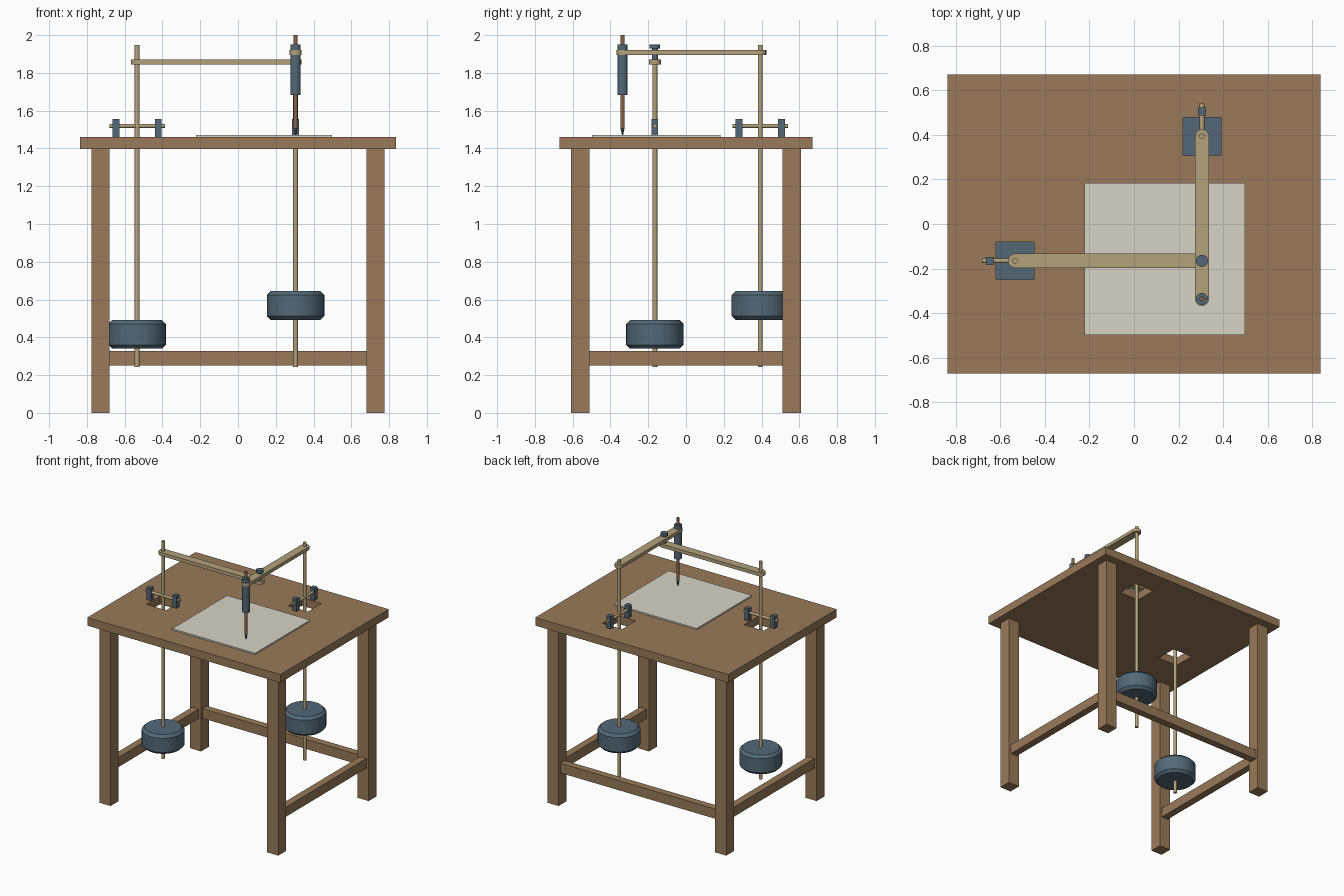
import bpy, bmesh
from math import radians, cos, sin, pi
from mathutils import Vector

cube = bpy.data.objects.get("Cube")
if cube:
    bpy.data.objects.remove(cube, do_unlink=True)


def material(name, rgb):
    m = bpy.data.materials.new(name)
    m.use_nodes = True
    m.diffuse_color = (*rgb, 1)
    m.node_tree.nodes["Principled BSDF"].inputs["Base Color"].default_value = (*rgb, 1)
    return m


WOOD = material("warm wood", (0.32, 0.195, 0.10))
STEEL = material("slate steel", (0.088, 0.14, 0.185))
BRASS = material("pale brass", (0.45, 0.36, 0.20))
PAPER = material("paper", (0.68, 0.66, 0.57))
COPPER = material("brown pen", (0.25, 0.13, 0.07))
INK = material("dark nib", (0.04, 0.055, 0.07))


def finish(name, bm, mat):
    bmesh.ops.recalc_face_normals(bm, faces=bm.faces[:])
    mesh = bpy.data.meshes.new(name)
    bm.to_mesh(mesh)
    bm.free()
    mesh.materials.append(mat)
    ob = bpy.data.objects.new(name, mesh)
    bpy.context.collection.objects.link(ob)
    return ob


def box(name, x, y, z, mat):
    """Box from three (low, high) ranges."""
    bm = bmesh.new()
    bmesh.ops.create_cube(bm, size=1)
    for v in bm.verts:
        v.co = Vector([(a + b) / 2 + c * (b - a) for (a, b), c in zip((x, y, z), v.co)])
    return finish(name, bm, mat)


def around(c, half):
    return (c - half, c + half)


def rod(name, start, end, r, mat, sides=16, r_end=None, smooth=True, chamfer=0):
    """Cylinder or cone between two points."""
    a, b = Vector(start), Vector(end)
    bm = bmesh.new()
    bmesh.ops.create_cone(bm, cap_ends=True, segments=sides, radius1=r,
                          radius2=r if r_end is None else r_end, depth=(b - a).length)
    if chamfer:
        rims = [e for e in bm.edges if abs(e.verts[0].co.z - e.verts[1].co.z) < 1e-5]
        bmesh.ops.bevel(bm, geom=rims, offset=chamfer, segments=1, affect='EDGES')
    turn = Vector((0, 0, 1)).rotation_difference(b - a).to_matrix()
    for v in bm.verts:
        v.co = turn @ v.co + (a + b) / 2
    if smooth:
        for f in bm.faces:
            f.smooth = len(f.verts) == 4
        for e in bm.edges:
            e.smooth = e.calc_face_angle(0) < radians(35)
    return finish(name, bm, mat)


def bar(name, start, end, half, z, mat, steps=8):
    """Flat bar with round ends, lying at height range z."""
    a, b = Vector(start), Vector(end)
    along = (b - a).normalized()
    side = Vector((-along.y, along.x))
    bm = bmesh.new()
    ring = []
    for centre, begin in ((b, -pi / 2), (a, pi / 2)):
        for i in range(steps + 1):
            t = begin + pi * i / steps
            p = centre + half * (along * cos(t) + side * sin(t))
            ring.append(bm.verts.new((p.x, p.y, z[0])))
    face = bm.faces.new(ring)
    out = bmesh.ops.extrude_face_region(bm, geom=[face])["geom"]
    bmesh.ops.translate(bm, vec=(0, 0, z[1] - z[0]),
                        verts=[g for g in out if isinstance(g, bmesh.types.BMVert)])
    return finish(name, bm, mat)


# Main positions
TOP, UNDER = 1.46, 1.396
LEG_X, LEG_Y, LEG = 0.727, 0.56, 0.048
P1 = Vector((-0.534, -0.165))
P2 = Vector((0.305, 0.393))
JOINT = Vector((P2.x, P1.y))
PEN = Vector((P2.x, -0.336))

# Table top with a square opening for each pendulum
table = box("table_top", (-0.837, 0.837), (-0.671, 0.671), (UNDER, TOP), WOOD)
for p in (P1, P2):
    cutter = box("opening_cutter", around(p.x, 0.085), around(p.y, 0.085), (1.3, 1.6), WOOD)
    cutter.hide_render = True
    mod = table.modifiers.new("opening", 'BOOLEAN')
    mod.operation, mod.solver, mod.object = 'DIFFERENCE', 'EXACT', cutter
    bpy.context.view_layer.objects.active = table
    bpy.ops.object.modifier_apply(modifier=mod.name)
    bpy.data.objects.remove(cutter, do_unlink=True)

# Legs, side stretchers and back stretcher
RAIL = (0.252, 0.328)
for sx, side in ((-1, "right"), (1, "left")):
    for sy, end in ((-1, "front"), (1, "back")):
        box(f"{end}_{side}_leg", around(sx * LEG_X, LEG), around(sy * LEG_Y, LEG), (0, UNDER), WOOD)
    box(f"{side}_stretcher", around(sx * LEG_X, 0.028), around(0, LEG_Y - LEG), RAIL, WOOD)
box("back_stretcher", around(0, LEG_X - LEG), around(LEG_Y, 0.028), RAIL, WOOD)

# Paper sheet
box("paper_sheet", (-0.222, 0.498), (-0.498, 0.183), (TOP, 1.471), PAPER)

# Pendulums: shaft, weight, axle and two bearing blocks
for label, p, axis, low in (("side", P1, Vector((1, 0)), 0.34), ("back", P2, Vector((0, 1)), 0.493)):
    rod(f"{label}_pendulum_shaft", (*p, 0.243), (*p, 1.948), 0.013, BRASS)
    rod(f"{label}_weight", (*p, low), (*p, low + 0.151), 0.152, STEEL, sides=40,
        smooth=False, chamfer=0.02)
    rod(f"{label}_axle", (*(p - axis * 0.147), 1.519), (*(p + axis * 0.147), 1.519), 0.011, BRASS)
    for s in (-1, 1):
        c = p + axis * s * 0.112
        box(f"{label}_bearing_block", around(c.x, 0.018), around(c.y, 0.018), (TOP, 1.556), STEEL)

# Linking arms and their pivot pin
bar("side_arm", P1, JOINT, 0.032, (1.844, 1.871), BRASS)
bar("back_arm", P2, PEN, 0.032, (1.894, 1.92), BRASS)
rod("pivot_pin", (*JOINT, 1.844), (*JOINT, 1.93), 0.016, STEEL)
rod("pivot_cap", (*JOINT, 1.928), (*JOINT, 1.949), 0.027, STEEL, sides=20)

# Pen: holder, refill and nib
rod("pen_holder", (*PEN, 1.683), (*PEN, 1.949), 0.027, STEEL, sides=20)
rod("pen_body", (*PEN, 1.508), (*PEN, 2.0), 0.011, COPPER)
rod("pen_nib", (*PEN, 1.471), (*PEN, 1.508), 0.003, INK, r_end=0.011)
